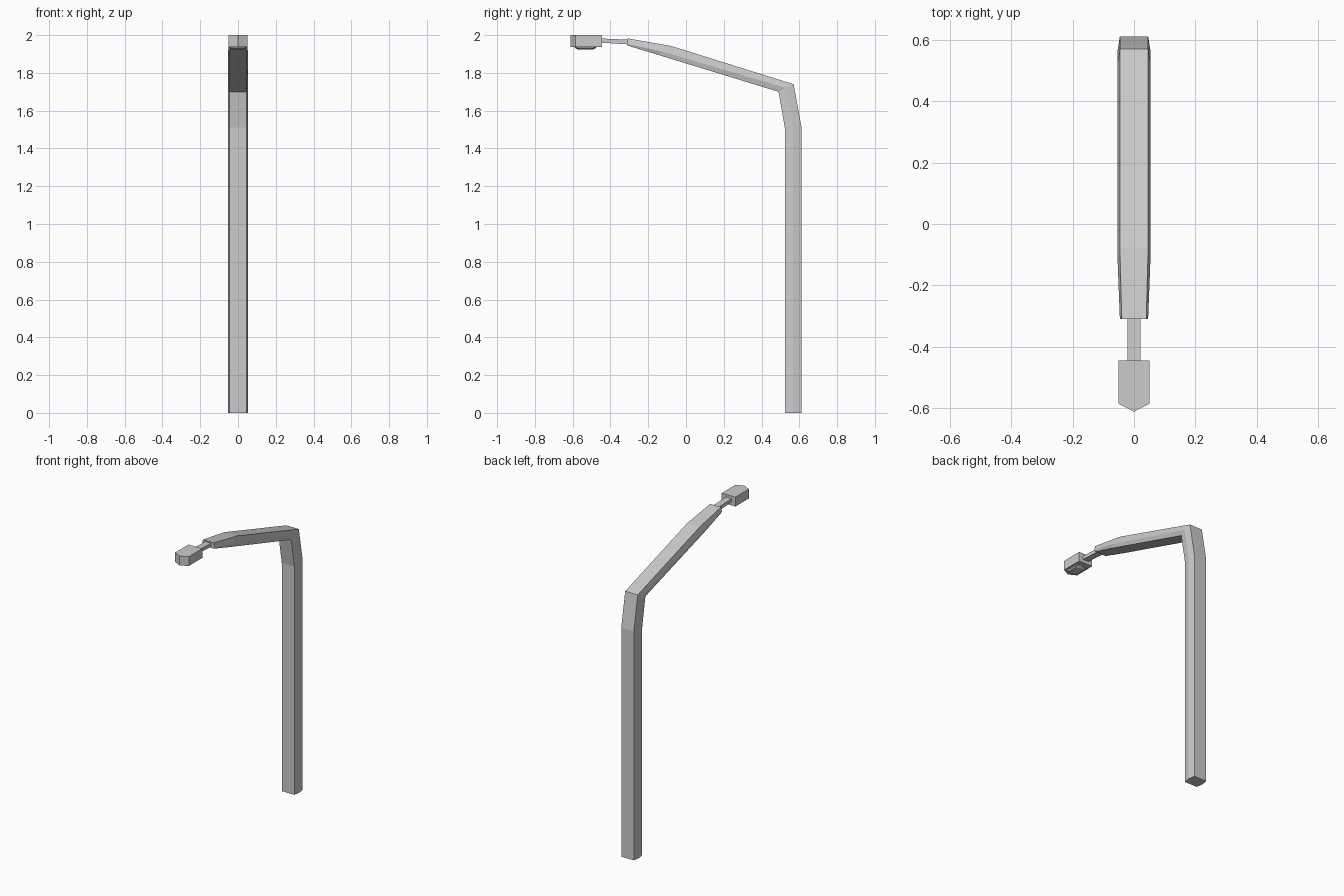
import bpy, bmesh

if "Cube" in bpy.data.objects:
    bpy.data.objects.remove(bpy.data.objects["Cube"])


def loft(name, rings):
    """Skin matching closed rings of points and cap both ends."""
    bm = bmesh.new()
    loops = [[bm.verts.new(p) for p in ring] for ring in rings]
    for a, b in zip(loops, loops[1:]):
        n = len(a)
        for i in range(n):
            j = (i + 1) % n
            bm.faces.new((a[i], a[j], b[j], b[i]))
    bm.faces.new(loops[0])
    bm.faces.new(loops[-1])
    bmesh.ops.recalc_face_normals(bm, faces=bm.faces)
    mesh = bpy.data.meshes.new(name)
    bm.to_mesh(mesh)
    bm.free()
    obj = bpy.data.objects.new(name, mesh)
    bpy.context.collection.objects.link(obj)
    return obj


def hex_ring(inner, mid, outer, w_flat, w_mid):
    """Six-sided section given by its (y, z) inner, middle and outer lines."""
    return [(-w_flat, *inner), (w_flat, *inner), (w_mid, *mid),
            (w_flat, *outer), (-w_flat, *outer), (-w_mid, *mid)]


def rect_ring(y, z0, z1, w):
    return [(-w, y, z0), (w, y, z0), (w, y, z1), (-w, y, z1)]


# Bent pole and tapering arm
loft("pole_and_arm", [
    hex_ring((0.523, 0), (0.567, 0), (0.611, 0), 0.046, 0.053),
    hex_ring((0.523, 1.51), (0.567, 1.51), (0.611, 1.515), 0.046, 0.053),
    hex_ring((0.49, 1.70), (0.53, 1.72), (0.57, 1.74), 0.046, 0.053),
    hex_ring((-0.15, 1.896), (-0.13, 1.914), (-0.077, 1.942), 0.046, 0.053),
    hex_ring((-0.31, 1.945), (-0.31, 1.953), (-0.31, 1.983), 0.040, 0.046),
])

# Thin rod holding the lamp
loft("lamp_rod", [
    rect_ring(-0.29, 1.950, 1.975, 0.021),
    rect_ring(-0.45, 1.960, 1.982, 0.021),
])

# Lamp housing with pointed nose
nose = [(-0.05, -0.445), (-0.05, -0.585), (0, -0.611), (0.05, -0.585), (0.05, -0.445)]
loft("lamp_housing", [[(x, y, z) for x, y in nose] for z in (1.938, 2.0)])

# Tapered lens under the housing
lens = [(-0.042, -0.05), (0, -0.062), (0.042, -0.05), (0.042, 0.045), (0, 0.057), (-0.042, 0.045)]
loft("lamp_lens", [[(x * s, -0.53 + y * s, z) for x, y in lens]
                   for s, z in ((1, 1.94), (0.95, 1.933), (0.7, 1.925))])
